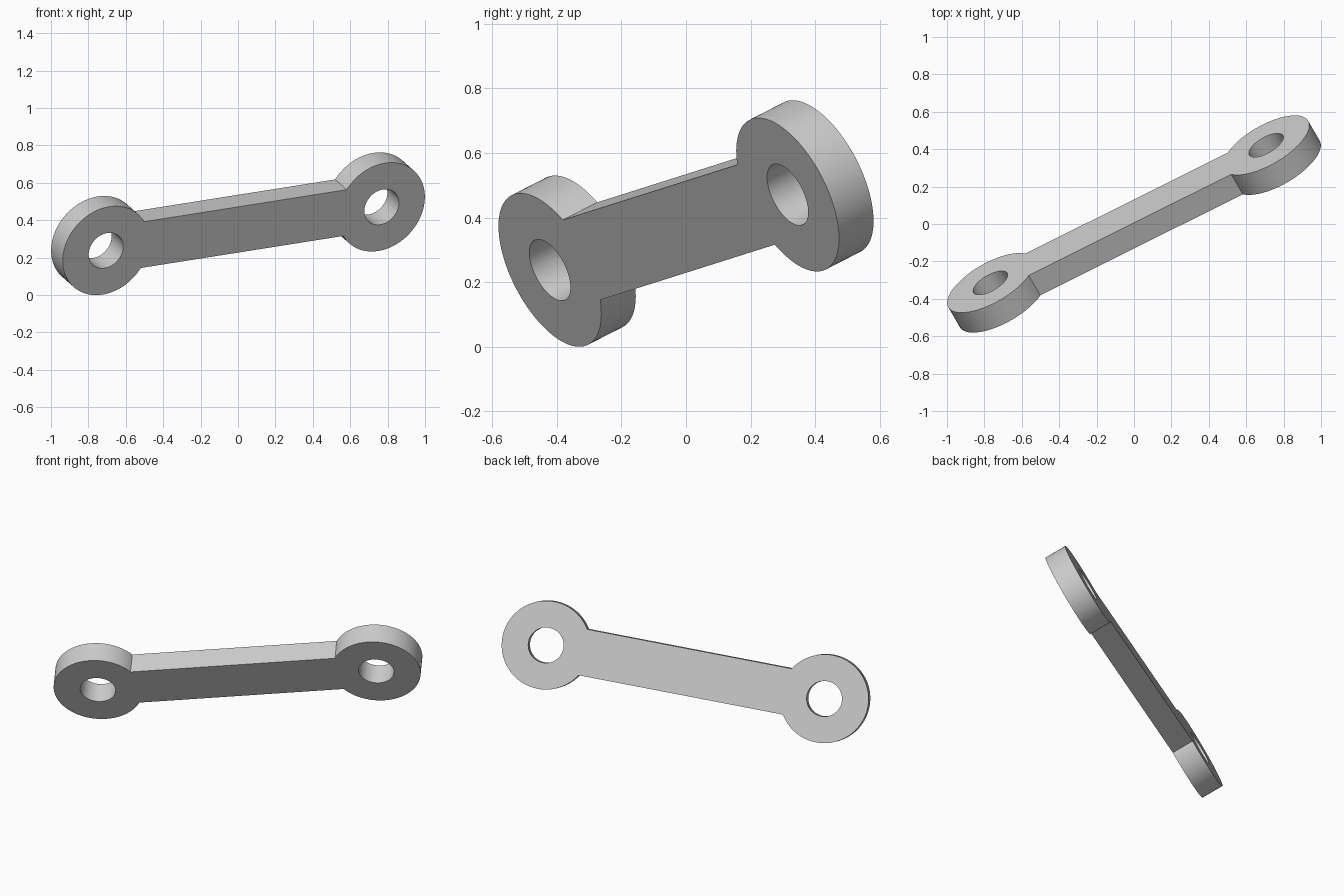
import bpy
import bmesh
import math
from mathutils import Matrix, Vector

cube = bpy.data.objects.get("Cube")
if cube:
    bpy.data.objects.remove(cube)

EYE_R, HOLE_R = 0.26, 0.104      # outer and bore radius of each end
SPAN, WIDTH, DEPTH = 1.664, 0.274, 0.135
SEGMENTS = 96

# Grey metal
grey = bpy.data.materials.new("grey")
grey.use_nodes = True
colour = (0.6, 0.6, 0.6, 1)
grey.diffuse_color = colour
grey.node_tree.nodes["Principled BSDF"].inputs["Base Color"].default_value = colour


def arc(cx, radius, start, end, steps):
    """Points along an arc around (cx, 0)."""
    angles = [start + (end - start) * i / steps for i in range(steps + 1)]
    return [Vector((cx + radius * math.cos(a), radius * math.sin(a), 0)) for a in angles]


def add_loop(bm, points):
    """Closed loop of edges."""
    verts = [bm.verts.new(p) for p in points]
    return [bm.edges.new((v, verts[i - 1])) for i, v in enumerate(verts)]


# Outline: two round eyes joined by a straight bar, with a bore through each eye
neck = math.asin(WIDTH / 2 / EYE_R)
half = SPAN / 2
outline = arc(half, EYE_R, neck - math.pi, math.pi - neck, SEGMENTS)
outline += arc(-half, EYE_R, neck, 2 * math.pi - neck, SEGMENTS)

bm = bmesh.new()
edges = add_loop(bm, outline)
for cx in (-half, half):
    edges += add_loop(bm, arc(cx, HOLE_R, 0, 2 * math.pi, SEGMENTS)[:-1])
bmesh.ops.triangle_fill(bm, use_beauty=True, edges=edges, normal=(0, 0, 1))

# Thickness
sheet = bmesh.ops.extrude_face_region(bm, geom=bm.faces[:])
top = [g for g in sheet["geom"] if isinstance(g, bmesh.types.BMVert)]
bmesh.ops.translate(bm, verts=top, vec=(0, 0, DEPTH))
bmesh.ops.translate(bm, verts=bm.verts[:], vec=(0, 0, -DEPTH / 2))
bmesh.ops.recalc_face_normals(bm, faces=bm.faces[:])

# Tilt the link in space
along = Vector((1.474, 0.736, 0.233)).normalized()
normal = Vector((-0.446, 0.797, 0.407))
normal = (normal - along * normal.dot(along)).normalized()
across = normal.cross(along)
tilt = Matrix((along, across, normal)).transposed().to_4x4()
bm.transform(tilt)
lowest = min(v.co.z for v in bm.verts)
bmesh.ops.translate(bm, verts=bm.verts[:], vec=(0, 0, -lowest))

mesh = bpy.data.meshes.new("connecting_link")
bm.to_mesh(mesh)
bm.free()
mesh.materials.append(grey)
link = bpy.data.objects.new("connecting_link", mesh)
bpy.context.collection.objects.link(link)

# Smooth rims, sharp edges
bpy.ops.object.select_all(action="DESELECT")
link.select_set(True)
bpy.context.view_layer.objects.active = link
bpy.ops.object.shade_smooth_by_angle(angle=math.radians(30))
